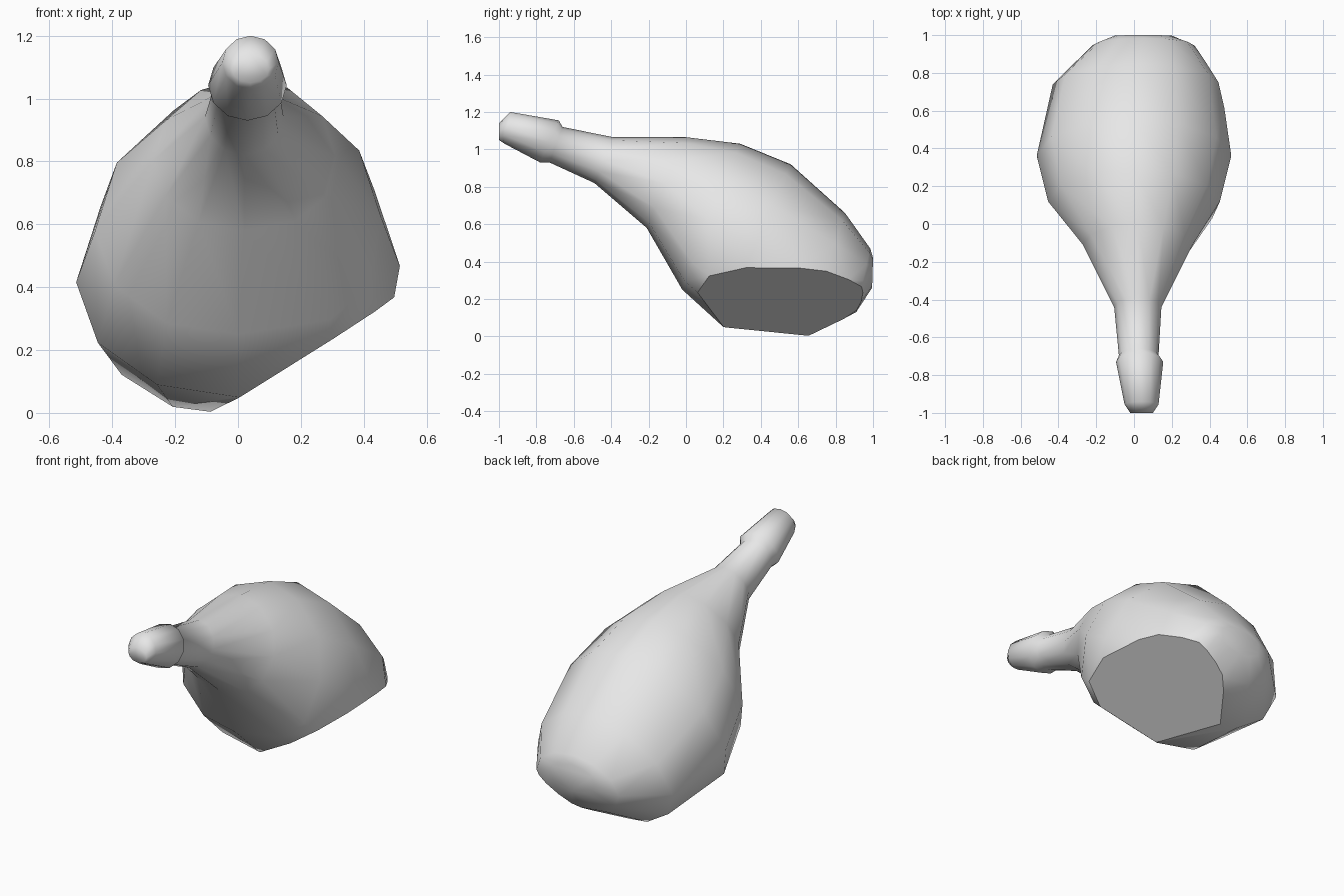
import bpy
import bmesh
from math import cos, sin, tau, copysign
from mathutils import Vector

cube = bpy.data.objects.get("Cube")
if cube:
    bpy.data.objects.remove(cube, do_unlink=True)

SIDES = 12

# One row per ring: top (y, z), bottom (y, z), half width, centre x, plumpness
RINGS = [
    # knuckle of the shank
    ((-1.0, 1.14), (-1.0, 1.05), 0.06, 0.04, 0),
    ((-0.94, 1.20), (-0.97, 1.03), 0.09, 0.04, 0),
    ((-0.68, 1.155), (-0.78, 0.93), 0.125, 0.03, 0),
    # shank
    ((-0.66, 1.12), (-0.73, 0.93), 0.105, 0.025, 0),
    ((-0.39, 1.065), (-0.49, 0.82), 0.125, 0.02, 0),
    # plump body
    ((0.0, 1.065), (-0.21, 0.58), 0.29, 0.02, 0.5),
    ((0.29, 1.03), (-0.02, 0.25), 0.455, 0.0, 1),
    ((0.56, 0.92), (0.20, 0.05), 0.515, 0.0, 1),
    ((0.85, 0.66), (0.65, -0.01), 0.445, 0.015, 1),
    # rounded end
    ((0.985, 0.47), (0.91, 0.13), 0.27, 0.05, 0.5),
    ((1.0, 0.42), (0.995, 0.26), 0.15, 0.05, 0),
]


def add_ring(bm, top, bottom, half_width, centre_x, plump):
    """Egg-shaped ring: narrower above, widest low, fuller at lower left."""
    top, bottom = Vector((0, *top)), Vector((0, *bottom))
    centre = bottom.lerp(top, 0.5 - 0.05 * plump)
    ring = []
    for i in range(SIDES):
        c, s = cos(tau * i / SIDES), sin(tau * i / SIDES)
        power = 1.0
        if s > 0:
            power += 0.15 * plump
        elif c > 0:
            power -= 0.35 * plump
        x = half_width * copysign(abs(c) ** power, c)
        if s > 0:
            p = centre.lerp(top, s)
        else:
            p = centre.lerp(bottom, abs(s) ** min(power, 1))
        ring.append(bm.verts.new(p + Vector((centre_x + x, 0, 0.05 * plump * x))))
    return ring


# Loft the rings into a closed drumstick
bm = bmesh.new()
rings = [add_ring(bm, *row) for row in RINGS]
for a, b in zip(rings, rings[1:]):
    for i in range(SIDES):
        j = (i + 1) % SIDES
        bm.faces.new((a[i], a[j], b[j], b[i]))
bm.faces.new(rings[0])
bm.faces.new(rings[-1])
for face in bm.faces:
    face.smooth = True

# Slice off the underside with a slanted plane and cap it flat
result = bmesh.ops.bisect_plane(
    bm, geom=bm.verts[:] + bm.edges[:] + bm.faces[:], dist=0.0001,
    plane_co=(0, 0, 0.04), plane_no=(0.64, 0.03, -1), clear_outer=True)
rim = [g for g in result["geom_cut"] if isinstance(g, bmesh.types.BMEdge)]
cap = bmesh.ops.holes_fill(bm, edges=rim, sides=0)["faces"]
for face in cap:
    face.smooth = False
    for edge in face.edges:
        edge.smooth = False
bmesh.ops.recalc_face_normals(bm, faces=bm.faces[:])

mesh = bpy.data.meshes.new("drumstick")
bm.to_mesh(mesh)
bm.free()
drumstick = bpy.data.objects.new("drumstick", mesh)
bpy.context.collection.objects.link(drumstick)

# Plain light grey
grey = bpy.data.materials.new("light grey")
grey.use_nodes = True
colour = (0.8, 0.8, 0.8, 1)
grey.diffuse_color = colour
grey.node_tree.nodes["Principled BSDF"].inputs["Base Color"].default_value = colour
mesh.materials.append(grey)
